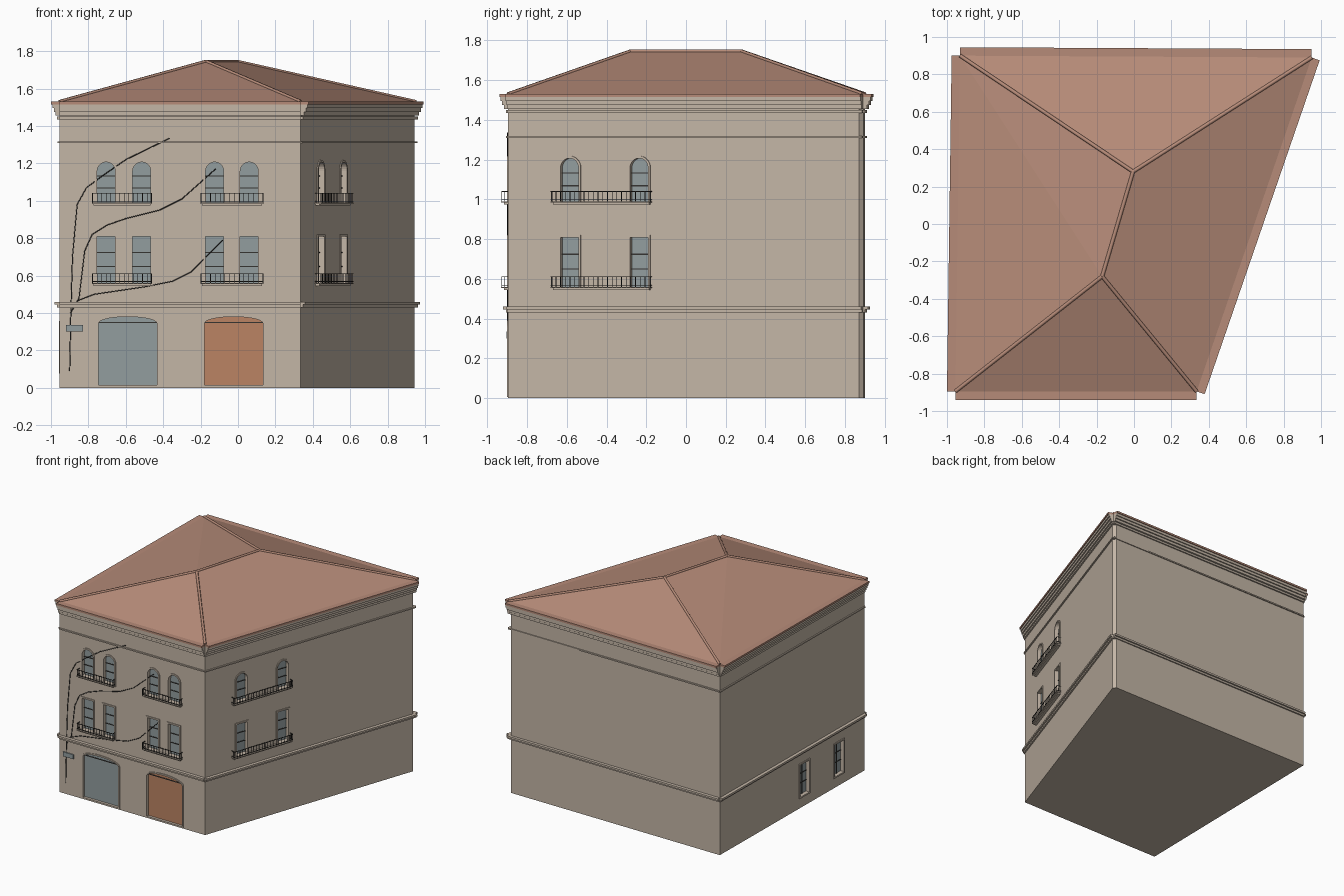
import bpy, bmesh, math
from mathutils import Vector

cube = bpy.data.objects.get("Cube")
if cube:
    bpy.data.objects.remove(cube, do_unlink=True)


def material(name, rgb):
    m = bpy.data.materials.new(name)
    m.use_nodes = True
    m.diffuse_color = (*rgb, 1)
    for node in m.node_tree.nodes:
        if node.type == 'BSDF_PRINCIPLED':
            node.inputs["Base Color"].default_value = (*rgb, 1)
            node.inputs["Roughness"].default_value = 0.8
    return m


STONE = material("tan_stone", (0.55, 0.465, 0.38))
TILE = material("terracotta_roof", (0.47, 0.26, 0.19))
GLASS = material("grey_blue", (0.29, 0.34, 0.345))
ORANGE = material("orange_door", (0.5, 0.23, 0.125))
DARK = material("dark_metal", (0.035, 0.033, 0.03))

# Footprint corners and the four wall frames (origin, along, outward, length)
A, B, C, D = (Vector(p) for p in ((-.955, -.895, 0), (.335, -.895, 0), (.95, .89, 0), (-.93, .9, 0)))


def wall_frame(p, q):
    t = (q - p).normalized()
    return p, t, Vector((t.y, -t.x, 0)), (q - p).length


FRONT, RIGHT, BACK, LEFT = WALLS = [wall_frame(p, q) for p, q in ((A, B), (B, C), (C, D), (D, A))]
parts = {}


def get_part(name, mat):
    return parts.setdefault(name, (bmesh.new(), mat))[0]


def place(wall, u, v, z):
    p, t, n, _ = wall
    return p + t * u + n * v + Vector((0, 0, z))


def prism(name, mat, wall, pts, v0, v1):
    bm = get_part(name, mat)
    a, b = ([bm.verts.new(place(wall, u, v, z)) for u, z in pts] for v in (v0, v1))
    bm.faces.new(a)
    bm.faces.new(b)
    for i in range(len(pts)):
        j = (i + 1) % len(pts)
        bm.faces.new((a[i], a[j], b[j], b[i]))


def box(name, mat, wall, u0, u1, v0, v1, z0, z1):
    prism(name, mat, wall, [(u0, z0), (u1, z0), (u1, z1), (u0, z1)], v0, v1)


def outline(u, w, z0, z1, rise, grow=0.0):
    h, lo, hi = w / 2 + grow, z0 - grow, z1 + grow
    if not rise:
        return [(u - h, lo), (u + h, lo), (u + h, hi), (u - h, hi)]
    spring, up = z1 - rise, rise + grow
    arc = [math.pi * i / 14 for i in range(15)]
    return [(u - h, lo), (u + h, lo)] + [(u + h * math.cos(a), spring + up * math.sin(a)) for a in arc]


def ring(name, mat, wall, inner, outer, v0, v1):
    bm = get_part(name, mat)
    loops = [[bm.verts.new(place(wall, u, v, z)) for u, z in pts]
             for pts, v in ((inner, v0), (inner, v1), (outer, v1), (outer, v0))]
    for i in range(len(inner)):
        j = (i + 1) % len(inner)
        for k in range(4):
            a, b = loops[k], loops[(k + 1) % 4]
            bm.faces.new((a[i], a[j], b[j], b[i]))


def opening(kind, wall, u, w, z0, z1, rise=0.0, depth=.03, fill=GLASS, trim=.012):
    shape = outline(u, w, z0, z1, rise)
    prism("opening_cutter", DARK, wall, shape, -depth, .05)
    prism(kind + "_panel", fill, wall, outline(u, w, z0, z1, rise, .002), -depth - .004, -depth + .005)
    ring(kind + "_surround", STONE, wall, shape, outline(u, w, z0, z1, rise, trim), -.004, .006)


def window(wall, u, w, z0, z1, rise=0.0, upright=False):
    opening("window", wall, u, w, z0, z1, rise)
    for f in (.36, .66):
        z = z0 + (z1 - z0) * f
        box("window_bars", DARK, wall, u - w / 2, u + w / 2, -.026, -.021, z - .003, z + .003)
    if upright:
        box("window_bars", DARK, wall, u - .003, u + .003, -.026, -.02, z0, z1)


def balcony(wall, u0, u1, z):
    box("balcony_slabs", STONE, wall, u0 + .008, u1 - .008, 0, .022, z - .016, z - .006)
    box("balcony_slabs", STONE, wall, u0, u1, 0, .035, z - .006, z)
    rail, r = "balcony_railings", .002
    for h in (.008, .05):
        lo, hi = z + h - r, z + h + r
        box(rail, DARK, wall, u0, u1, .03, .034, lo, hi)
        for u in (u0, u1 - 2 * r):
            box(rail, DARK, wall, u, u + 2 * r, 0, .03, lo, hi)
    count = round((u1 - u0) / .025)
    for i in range(count + 1):
        u = u0 + r + (u1 - u0 - 2 * r) * i / count
        box(rail, DARK, wall, u - r * .7, u + r * .7, .0305, .0335, z, z + .05)
    for u in (u0 + r, u1 - r):
        box(rail, DARK, wall, u - r, u + r, .015, .018, z, z + .05)


# Upper-floor windows and balconies on the front and the slanted right wall
for wall, centres, spans in (
        (FRONT, (.25, .44, .83, 1.015), ((.175, .495), (.755, 1.09))),
        (RIGHT, (.328, .698), ((.238, .766),))):
    for u in centres:
        window(wall, u, .096, .56, .808)
        window(wall, u, .096, .99, 1.207, .048)
    for u0, u1 in spans:
        balcony(wall, u0, u1, .56)
        balcony(wall, u0, u1, .99)

# Ground-floor windows on the left-hand wall
for u in (1.05, 1.48):
    window(LEFT, u, .11, .09, .345, upright=True)

# Two arched garage doors
for kind, u, fill in (("grey_door", .365, GLASS), ("orange_door", .932, ORANGE)):
    opening(kind, FRONT, u, .312, .016, .38, .035, .02, fill)
    box("door_transoms", DARK, FRONT, u - .156, u + .156, -.016, -.011, .346, .352)

# Small wall plate
box("wall_plate", GLASS, FRONT, .035, .125, 0, .009, .3, .335)

# String courses, stepped cornice and eaves, one run per wall
COURSES = ((.43, .445, .012), (.445, .46, .025), (1.308, 1.318, .01), (1.435, 1.45, .012),
           (1.455, 1.475, .02), (1.475, 1.495, .03), (1.495, 1.515, .038))
for wall in WALLS:
    for z0, z1, out in COURSES:
        box("wall_mouldings", STONE, wall, 0, wall[3], -.01, out, z0, z1)
    box("eaves", TILE, wall, 0, wall[3], -.01, .045, 1.515, 1.53)

# Main block with a small chamfer at the rear corner
bm = get_part("building_walls", STONE)
plan = [A, B, Vector((.943, .87, 0)), Vector((.925, .893, 0)), D]
base = bm.faces.new([bm.verts.new(p) for p in plan])
top = bmesh.ops.extrude_face_region(bm, geom=[base])["geom"]
bmesh.ops.translate(bm, vec=(0, 0, 1.52), verts=[g for g in top if isinstance(g, bmesh.types.BMVert)])

# Hipped roof with an angled ridge
EAVE = Vector((0, 0, 1.53))
R0, R1 = Vector((-.17, -.28, 1.745)), Vector((-.005, .28, 1.745))
bm = get_part("hipped_roof", TILE)
a, b, c, d, r0, r1 = [bm.verts.new(p) for p in (A + EAVE, B + EAVE, C + EAVE, D + EAVE, R0, R1)]
for face in ((a, b, r0), (b, c, r1, r0), (c, d, r1), (d, a, r0), (d, r0, r1), (d, c, b, a)):
    bm.faces.new(face)

# Turn every part into an object
objects = {}
for name, (bm, mat) in parts.items():
    bmesh.ops.recalc_face_normals(bm, faces=bm.faces)
    mesh = bpy.data.meshes.new(name)
    bm.to_mesh(mesh)
    bm.free()
    mesh.materials.append(mat)
    objects[name] = bpy.data.objects.new(name, mesh)
    bpy.context.collection.objects.link(objects[name])

# Cut the openings into the walls
walls, cutter = objects["building_walls"], objects["opening_cutter"]
cutter.hide_render = True
mod = walls.modifiers.new("openings", 'BOOLEAN')
mod.operation, mod.solver, mod.object = 'DIFFERENCE', 'EXACT', cutter
bpy.context.view_layer.update()
cut = bpy.data.meshes.new_from_object(walls.evaluated_get(bpy.context.evaluated_depsgraph_get()))
walls.modifiers.clear()
walls.data = cut
cut.materials.clear()
cut.materials.append(STONE)
for poly in cut.polygons:
    poly.material_index = 0
bpy.data.objects.remove(cutter, do_unlink=True)


def tubes(name, mat, paths, radius):
    curve = bpy.data.curves.new(name, 'CURVE')
    curve.dimensions = '3D'
    curve.bevel_depth, curve.bevel_resolution, curve.use_fill_caps = radius, 1, True
    for path in paths:
        spline = curve.splines.new('POLY')
        spline.points.add(len(path) - 1)
        for point, co in zip(spline.points, path):
            point.co = (*co, 1)
    curve.materials.append(mat)
    bpy.context.collection.objects.link(bpy.data.objects.new(name, curve))


# Ridge and hip caps
tubes("ridge_caps", TILE, [(R0, R1), (A + EAVE, R0), (B + EAVE, R0), (C + EAVE, R1), (D + EAVE, R1)], .01)

# Thin cables running up the front wall
CABLES = (
    ((-.9, .09), (-.895, .35), (-.885, .7), (-.86, .98), (-.81, 1.07), (-.73, 1.13), (-.6, 1.22), (-.365, 1.335)),
    ((-.895, .4), (-.85, .48), (-.82, .73), (-.78, .82), (-.7, .87), (-.6, .905), (-.42, .95), (-.3, 1.01), (-.12, 1.17)),
    ((-.86, .465), (-.77, .5), (-.5, .54), (-.35, .57), (-.25, .62), (-.08, .79)))
tubes("front_cables", DARK, [[(x, -.897, z) for x, z in path] for path in CABLES], .003)
